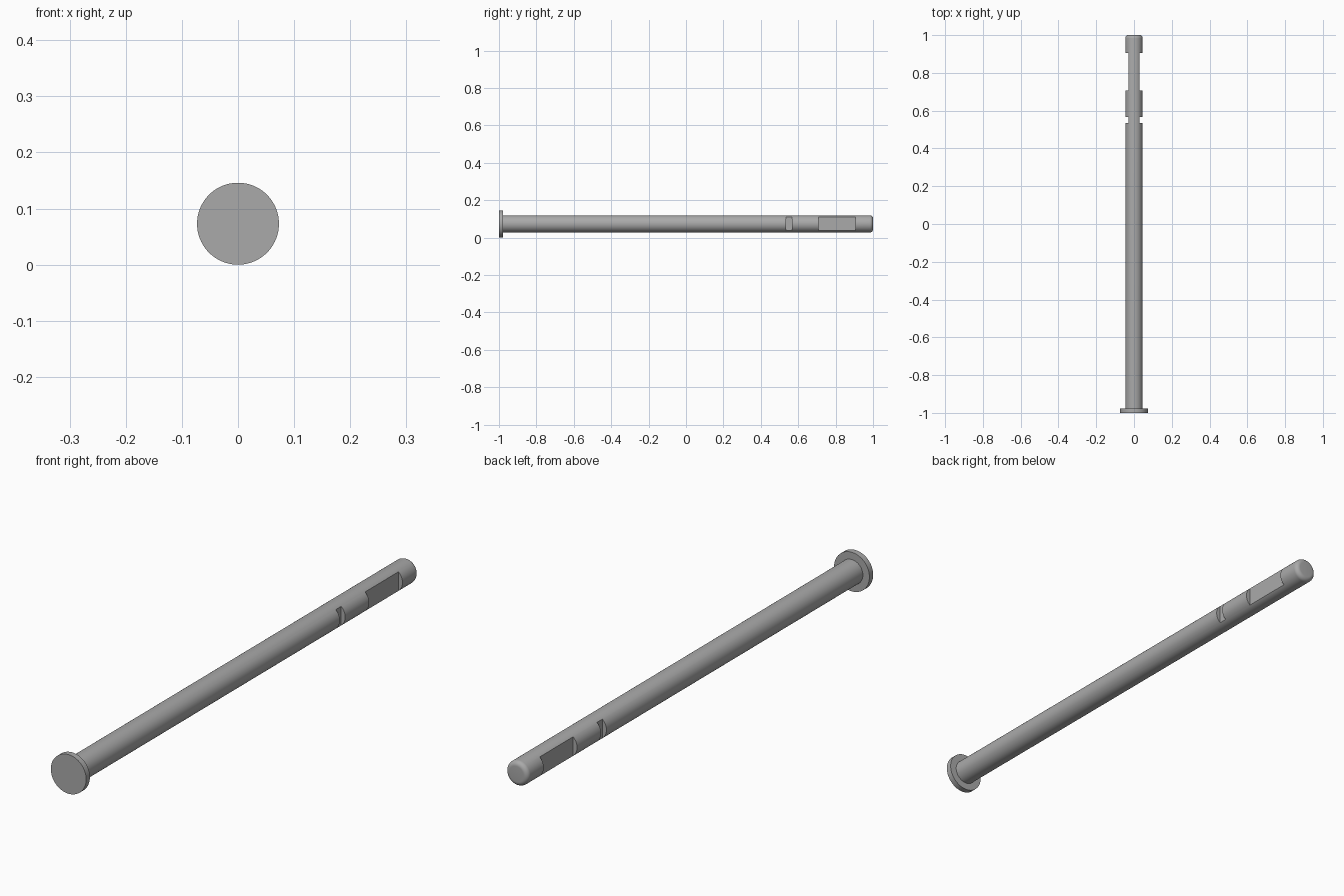
import bpy, bmesh, math
from mathutils import Matrix, Vector

cube = bpy.data.objects.get("Cube")
if cube:
    bpy.data.objects.remove(cube, do_unlink=True)

HEAD_R, SHAFT_R, FLAT_X = 0.073, 0.046, 0.029
HEAD_Y, FILLET, SIDES = -0.978, 0.017, 96

steel = bpy.data.materials.new("steel grey")
steel.use_nodes = True
color = (0.4, 0.4, 0.4, 1)
steel.diffuse_color = color
steel.node_tree.nodes["Principled BSDF"].inputs["Base Color"].default_value = color


def make_object(name, bm):
    bmesh.ops.recalc_face_normals(bm, faces=bm.faces)
    mesh = bpy.data.meshes.new(name)
    bm.to_mesh(mesh)
    bm.free()
    mesh.materials.append(steel)
    obj = bpy.data.objects.new(name, mesh)
    bpy.context.collection.objects.link(obj)
    return obj


# Pin profile (radius, y): flat head, long shaft and rounded tip
profile = [(0, -1), (HEAD_R, -1), (HEAD_R, HEAD_Y), (SHAFT_R, HEAD_Y)]
for i in range(9):
    a = math.pi / 2 * i / 8
    profile.append((SHAFT_R - FILLET * (1 - math.cos(a)), 1 - FILLET * (1 - math.sin(a))))
profile.append((0, 1))

bm = bmesh.new()
verts = [bm.verts.new((r, y, HEAD_R)) for r, y in profile]
edges = [bm.edges.new(pair) for pair in zip(verts, verts[1:])]
bmesh.ops.spin(bm, geom=verts + edges, cent=(0, 0, HEAD_R), axis=(0, 1, 0),
               angle=math.tau, steps=SIDES, use_duplicate=False)
bmesh.ops.remove_doubles(bm, verts=bm.verts, dist=1e-5)
pin = make_object("pin", bm)

# Cutters for the narrow slots and the long flats on both sides
bm = bmesh.new()
for side in (-1, 1):
    for y0, y1 in ((0.535, 0.567), (0.708, 0.905)):
        place = Matrix.Translation(Vector((side * (FLAT_X + 0.05), (y0 + y1) / 2, HEAD_R)))
        bmesh.ops.create_cube(bm, size=1, matrix=place @ Matrix.Diagonal((0.1, y1 - y0, 0.2, 1)))
cutter = make_object("notch_cutter", bm)
cutter.hide_render = True

cut = pin.modifiers.new("notches", 'BOOLEAN')
cut.operation = 'DIFFERENCE'
cut.solver = 'EXACT'
cut.object = cutter

bpy.ops.object.select_all(action='DESELECT')
bpy.context.view_layer.objects.active = pin
pin.select_set(True)
bpy.ops.object.modifier_apply(modifier=cut.name)
bpy.data.objects.remove(cutter, do_unlink=True)
bpy.ops.object.shade_smooth_by_angle(angle=math.radians(30))
